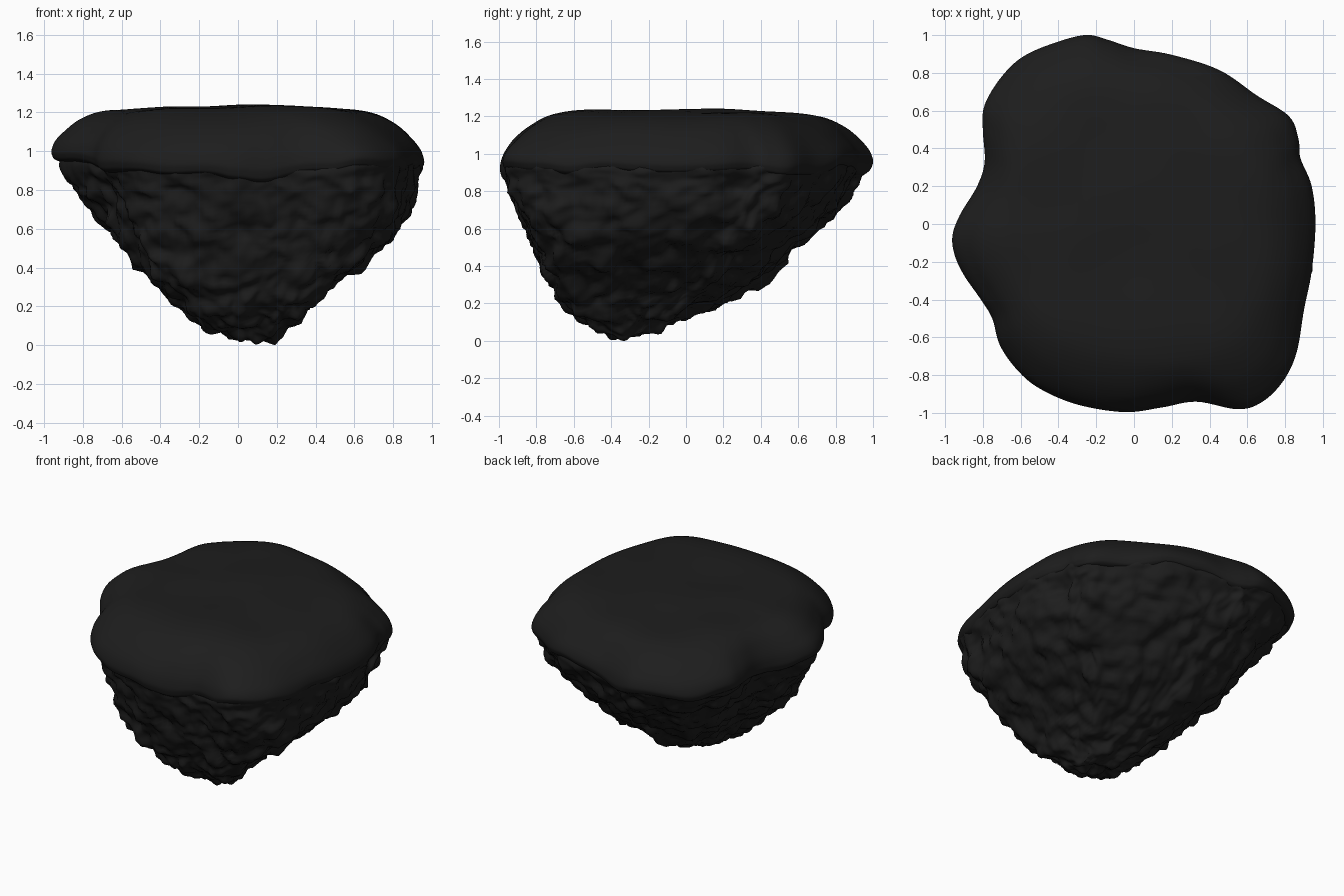
import bpy, bmesh, math
from mathutils import Vector, noise

if "Cube" in bpy.data.objects:
    bpy.data.objects.remove(bpy.data.objects["Cube"])

# Outline of the island seen from above
OUT = [(-.25, 1), (-.14, .975), (0, .93), (.2, .895), (.45, .815), (.65, .68), (.82, .57),
       (.87, .45), (.88, .35), (.94, .2), (.96, 0), (.94, -.25), (.9, -.45), (.86, -.68),
       (.79, -.83), (.68, -.94), (.55, -.98), (.33, -.94), (.15, -.97), (-.05, -.995),
       (-.3, -.955), (-.5, -.87), (-.62, -.77), (-.71, -.64), (-.75, -.5), (-.81, -.4),
       (-.9, -.27), (-.95, -.16), (-.96, -.06), (-.92, .05), (-.83, .2), (-.79, .33),
       (-.8, .5), (-.79, .63), (-.7, .78), (-.58, .89), (-.4, .965)]
# Cap cross-section: (outline scale, height)
CAP = [(.04, 1.235), (.3, 1.23), (.5, 1.225), (.65, 1.213), (.76, 1.19), (.86, 1.14),
       (.93, 1.08), (.98, 1.02), (1, .965), (.995, .935), (.98, .915), (.94, .905), (.85, .92)]
# Rock: height, x min, x max, y min, y max
ROCK = [(1.0, -.92, .93, -.96, .96), (.92, -.92, .95, -.985, .975), (.84, -.86, .92, -.97, .93),
        (.68, -.74, .87, -.91, .81), (.5, -.6, .74, -.81, .62), (.3, -.4, .49, -.72, .41),
        (.15, -.24, .32, -.62, .1), (.06, -.1, .21, -.48, -.12), (.015, .07, .18, -.38, -.27)]


def spline(pts, steps, closed):
    """Catmull-Rom curve through points of any dimension."""
    pts = [Vector(p) for p in pts]
    n, res = len(pts), []
    get = (lambda i: pts[i % n]) if closed else (lambda i: pts[max(0, min(n - 1, i))])
    for i in range(n if closed else n - 1):
        a, b, c, d = (get(i + k) for k in (-1, 0, 1, 2))
        for s in range(steps):
            t = s / steps
            res.append(.5 * (2 * b + (c - a) * t + (2 * a - 5 * b + 4 * c - d) * t * t
                             + (3 * b - a - 3 * c + d) * t ** 3))
    if not closed:
        res.append(pts[-1])
    return res


def loft(rings):
    """Skin a stack of rings and close both ends."""
    bm = bmesh.new()
    vs = [[bm.verts.new(p) for p in r] for r in rings]
    n = len(vs[0])
    for a, b in zip(vs, vs[1:]):
        for i in range(n):
            j = (i + 1) % n
            bm.faces.new((a[i], a[j], b[j], b[i]))
    for ring in (vs[0], vs[-1]):
        c = bm.verts.new(sum((v.co for v in ring), Vector()) / n)
        for i in range(n):
            bm.faces.new((ring[i], ring[(i + 1) % n], c))
    bmesh.ops.recalc_face_normals(bm, faces=bm.faces)
    bm.normal_update()
    return bm


def finish(bm, name, mat):
    me = bpy.data.meshes.new(name)
    bm.to_mesh(me)
    bm.free()
    me.materials.append(mat)
    me.shade_smooth()
    ob = bpy.data.objects.new(name, me)
    bpy.context.collection.objects.link(ob)


black = bpy.data.materials.new("charcoal_black")
black.diffuse_color = (.0125, .0125, .0125, 1)
black.use_nodes = True
black.node_tree.nodes["Principled BSDF"].inputs["Base Color"].default_value = black.diffuse_color

outline = spline(OUT, 7, True)
count = len(outline)
# Softened outline for the inner part of the top
soft = [sum((outline[(i + k) % count] for k in range(-16, 17)), Vector((0, 0))) / 33 * 1.03
        for i in range(count)]

# Smooth turf cap with a gently uneven top and a wavy lower lip
rings = []
under = False
for s, z in spline(CAP, 4, False):
    under = under or s > .995
    w = 0 if under else min(1, (1 - s) * 4)
    ring = []
    for p, q in zip(outline, soft):
        x, y = (p.lerp(q, max(0, w)) * s)
        dz = .018 * noise.noise(Vector((x * 2.5, y * 2.5, 3)))
        lip = max(0, min(1, (1.08 - z) / .16))
        dz += lip * .04 * noise.noise(Vector((x * 4, y * 4, 8)))
        # Left rim sits higher, front rim lower around its middle
        dz += .1 * max(0, -x - .6) - .03 * max(0, x - .6)
        dz -= lip * .1 * max(0, -y - .45) * max(0, 1 - abs(x + .05) / .6)
        ring.append((x, y, z + dz))
    rings.append(ring)
finish(loft(rings), "turf_cap", black)

# Craggy rock: broad flat front low down, tapering to an off-centre tip
rings = []
for z, x0, x1, y0, y1 in spline(ROCK, 10, False):
    k = max(0, min(1, (.75 - z) / .4))
    ring = []
    for p in outline:
        u, v = p.x / .96, p.y
        if v < 0:
            side = 1 if u > 0 else min(1, .3 + z * 2.2)
            box = 1 / (abs(u) ** 5 + abs(v) ** 5) ** .2
            f = 1 + (box - 1) * k * min(1, -v * 3) * side
            u, v = u * f, v * f
        ring.append(((x0 + x1) / 2 + u * (x1 - x0) / 2, (y0 + y1) / 2 + v * (y1 - y0) / 2, z))
    rings.append(ring)
bm = loft(rings)
moves = []
for v in bm.verts:
    p = v.co + .05 * noise.noise_vector(v.co * 5)
    lump = .45 - noise.voronoi(p * 7)[0][0]
    d = (.025 * noise.noise(p * 3.5) + .05 * lump + .03 * noise.noise(p * 11)
         + .015 * noise.noise(p * 24))
    d *= max(.15, min(1, (1.0 - v.co.z) / .2))
    moves.append(v.normal * d)
for v, m in zip(bm.verts, moves):
    v.co += m
# Stand the tip on the ground, leaving the top in place
low = min(v.co.z for v in bm.verts)
for v in bm.verts:
    v.co.z -= low * max(0, 1 - v.co.z / .9) / (1 - low / .9)
    v.co.x = max(-.955, min(.957, v.co.x))
    v.co.y = max(-.995, min(.995, v.co.y))
finish(bm, "rock_base", black)
